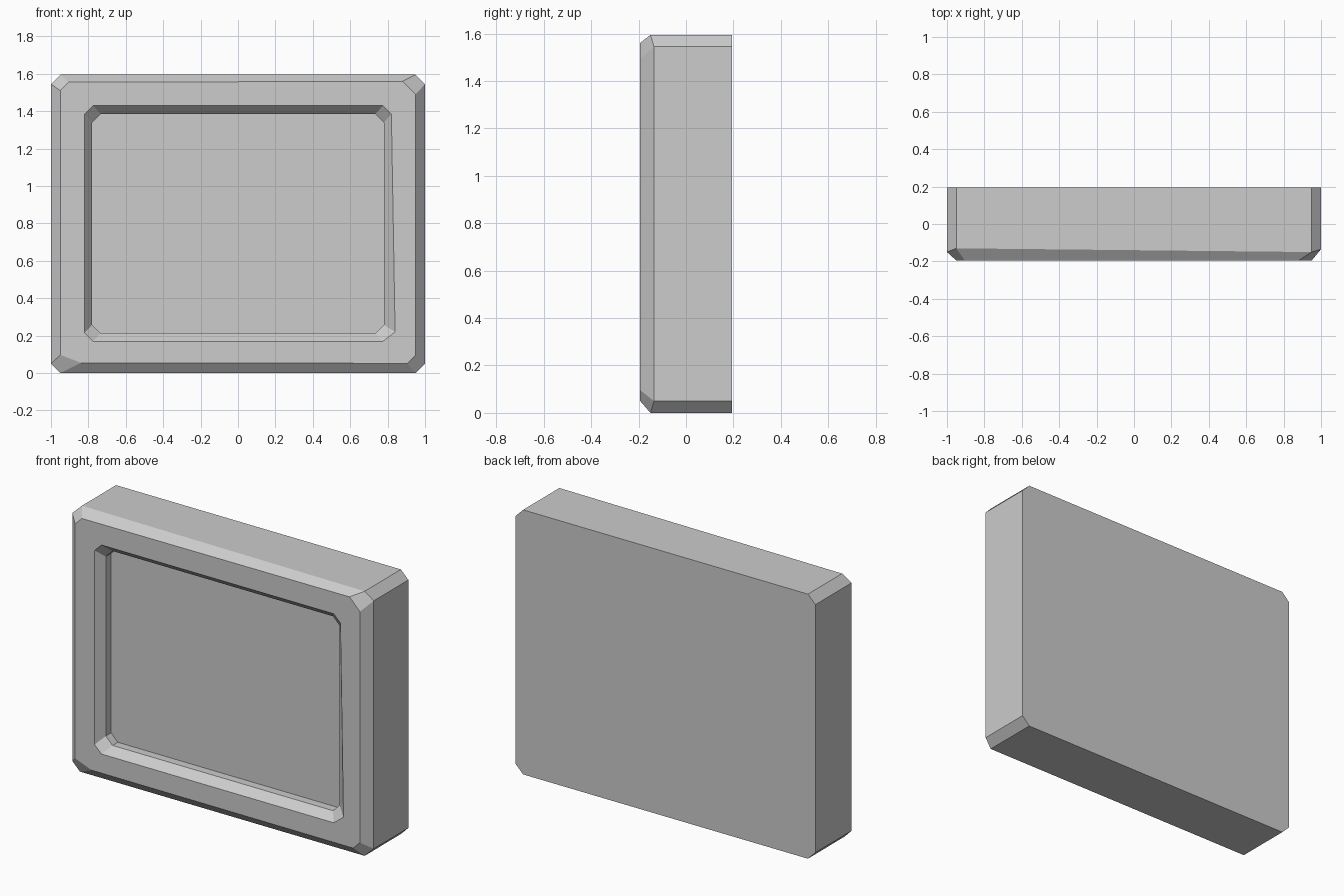
import bpy
import bmesh

default_cube = bpy.data.objects.get("Cube")
if default_cube:
    bpy.data.objects.remove(default_cube, do_unlink=True)

WIDTH, HEIGHT = 2.0, 1.595
BACK, FRONT = 0.195, -0.195
RIM = -0.15


def make_material(name, value):
    mat = bpy.data.materials.new(name)
    mat.use_nodes = True
    colour = (value, value, value, 1)
    mat.diffuse_color = colour
    mat.node_tree.nodes["Principled BSDF"].inputs["Base Color"].default_value = colour
    return mat


def octagon(half_width, bottom, top, cut):
    """Rectangle with clipped corners, as a dictionary of named (x, z) points."""
    points = {}
    for side, sign in (("left", 1), ("right", -1)):
        for end, z, step in (("bottom", bottom, cut), ("top", top, -cut)):
            points[end + "_" + side] = (sign * (half_width - cut), z)
            points[side + "_" + end] = (sign * half_width, z + step)
    return points


ORDER = ("bottom_right", "bottom_left", "left_bottom", "left_top",
         "top_left", "top_right", "right_top", "right_bottom")


def add_ring(bm, points, y, offsets=None):
    """Place one outline at depth y, with optional depth offsets per corner."""
    offsets = offsets or {}
    return [bm.verts.new((points[n][0], y + offsets.get(n, 0), points[n][1]))
            for n in ORDER]


def bridge(bm, first, second):
    for i in range(len(first)):
        j = (i + 1) % len(first)
        bm.faces.new((first[i], first[j], second[j], second[i]))


# Outlines from the back, round the rim, to the recessed panel
body = octagon(WIDTH / 2, 0, HEIGHT, 0.05)
face = octagon(0.95, 0.052, 1.555, 0.045)
opening = octagon(0.82, 0.17, 1.43, 0.045)
panel = octagon(0.78, 0.213, 1.385, 0.045)

# Slightly uneven hand-cut corners
face["top_left"] = (0.88, 1.56)
face["left_top"] = (0.95, 1.49)
face["bottom_right"] = (-0.84, 0.055)
opening["left_bottom"] = (0.84, 0.22)
rim_offsets = {"left_top": 0.015, "left_bottom": 0.015, "top_right": 0.02}

# Frame with bevelled rim and sunken screen
bm = bmesh.new()
rings = [
    add_ring(bm, body, BACK),
    add_ring(bm, body, RIM, rim_offsets),
    add_ring(bm, face, FRONT),
    add_ring(bm, opening, FRONT),
    add_ring(bm, panel, FRONT + 0.05),
    add_ring(bm, panel, FRONT + 0.1),
]
for outer, inner in zip(rings, rings[1:]):
    bridge(bm, outer, inner)
bm.faces.new(rings[0])
bm.faces.new(rings[-1])
bmesh.ops.recalc_face_normals(bm, faces=bm.faces)

mesh = bpy.data.meshes.new("framed_panel")
bm.to_mesh(mesh)
bm.free()
mesh.materials.append(make_material("light grey", 0.604))
frame = bpy.data.objects.new("framed_panel", mesh)
bpy.context.collection.objects.link(frame)
